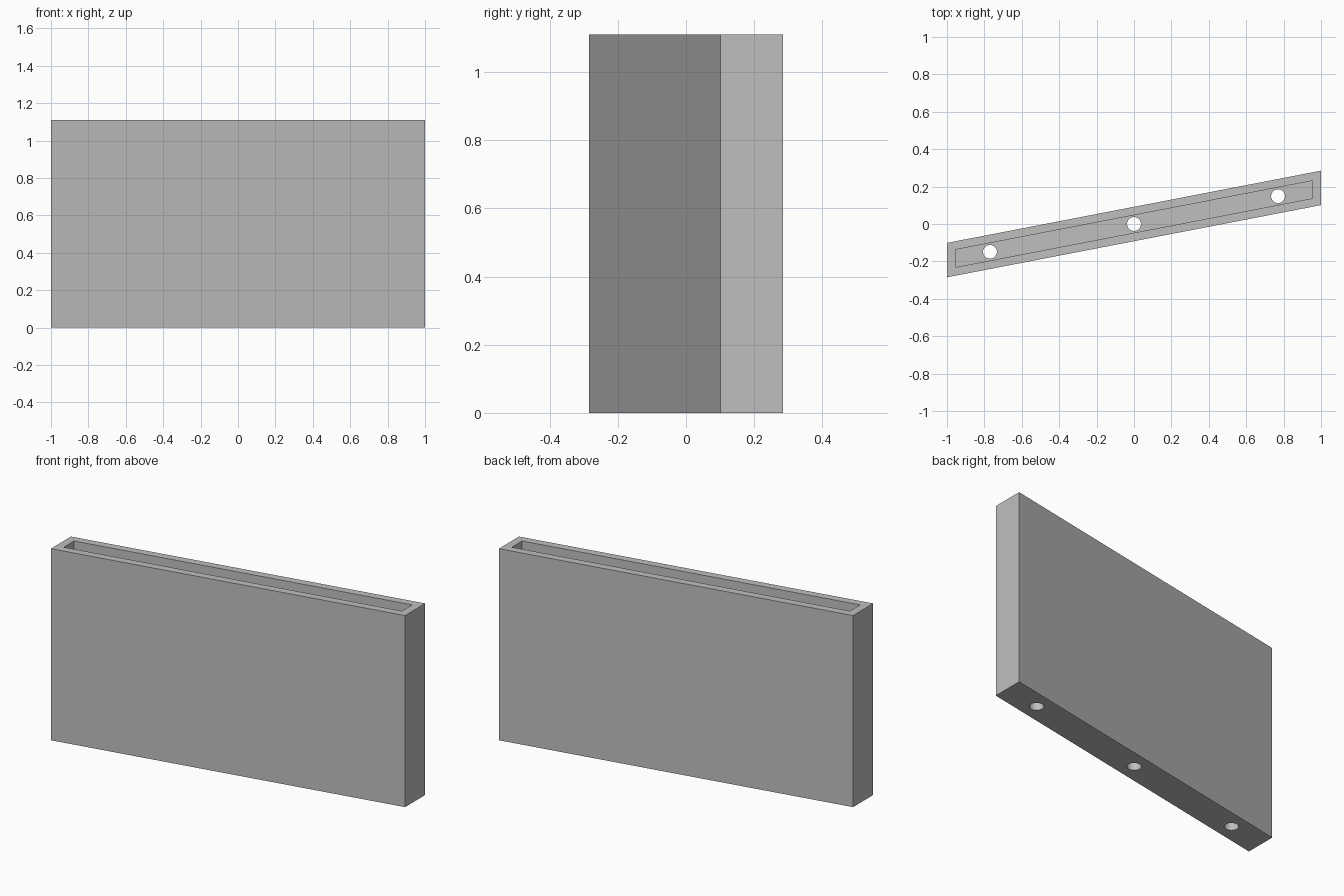
import bpy
import bmesh
import math
from mathutils import Matrix, Vector

SLOPE = 0.193           # sideways slant of the plan
HEIGHT = 1.11
WALL = 0.045
HALF_DEPTH = 0.092
HOLE_RADIUS = 0.037

cube = bpy.data.objects.get("Cube")
if cube:
    bpy.data.objects.remove(cube, do_unlink=True)

# Single grey material
grey = bpy.data.materials.new("plain_grey")
grey.use_nodes = True
colour = (0.52, 0.52, 0.52, 1)
grey.diffuse_color = colour
grey.node_tree.nodes["Principled BSDF"].inputs["Base Color"].default_value = colour


def add_object(name, bm):
    mesh = bpy.data.meshes.new(name)
    bm.to_mesh(mesh)
    bm.free()
    mesh.materials.append(grey)
    obj = bpy.data.objects.new(name, mesh)
    bpy.context.collection.objects.link(obj)
    return obj


def slanted_box(name, half_x, half_y, bottom, top):
    """Box with square-cut ends whose plan is a parallelogram."""
    bm = bmesh.new()
    bmesh.ops.create_cube(bm, size=2)
    bmesh.ops.scale(bm, vec=(half_x, half_y, (top - bottom) / 2), verts=bm.verts)
    bmesh.ops.translate(bm, vec=(0, 0, (top + bottom) / 2), verts=bm.verts)
    for v in bm.verts:
        v.co.y += SLOPE * v.co.x
    return add_object(name, bm)


def drain_cutter(x):
    bm = bmesh.new()
    place = Matrix.Translation(Vector((x, SLOPE * x, WALL / 2)))
    bmesh.ops.create_cone(bm, cap_ends=True, segments=48, radius1=HOLE_RADIUS,
                          radius2=HOLE_RADIUS, depth=WALL * 3, matrix=place)
    return add_object("drain_cutter", bm)


# Outer body, hollowed from above, with drain holes through the floor
planter = slanted_box("planter_box", 1, HALF_DEPTH, 0, HEIGHT)
cutters = [slanted_box("cavity_cutter", 1 - WALL, HALF_DEPTH - WALL, WALL, HEIGHT + WALL)]
cutters += [drain_cutter(x) for x in (-0.77, 0, 0.77)]

bpy.ops.object.select_all(action='DESELECT')
bpy.context.view_layer.objects.active = planter
planter.select_set(True)
for cutter in cutters:
    cutter.hide_render = True
    cut = planter.modifiers.new("cut", 'BOOLEAN')
    cut.operation = 'DIFFERENCE'
    cut.solver = 'EXACT'
    cut.object = cutter
    bpy.ops.object.modifier_apply(modifier=cut.name)
    bpy.data.objects.remove(cutter, do_unlink=True)

# Round hole walls, crisp edges elsewhere
bpy.ops.object.shade_smooth_by_angle(angle=math.radians(30))
